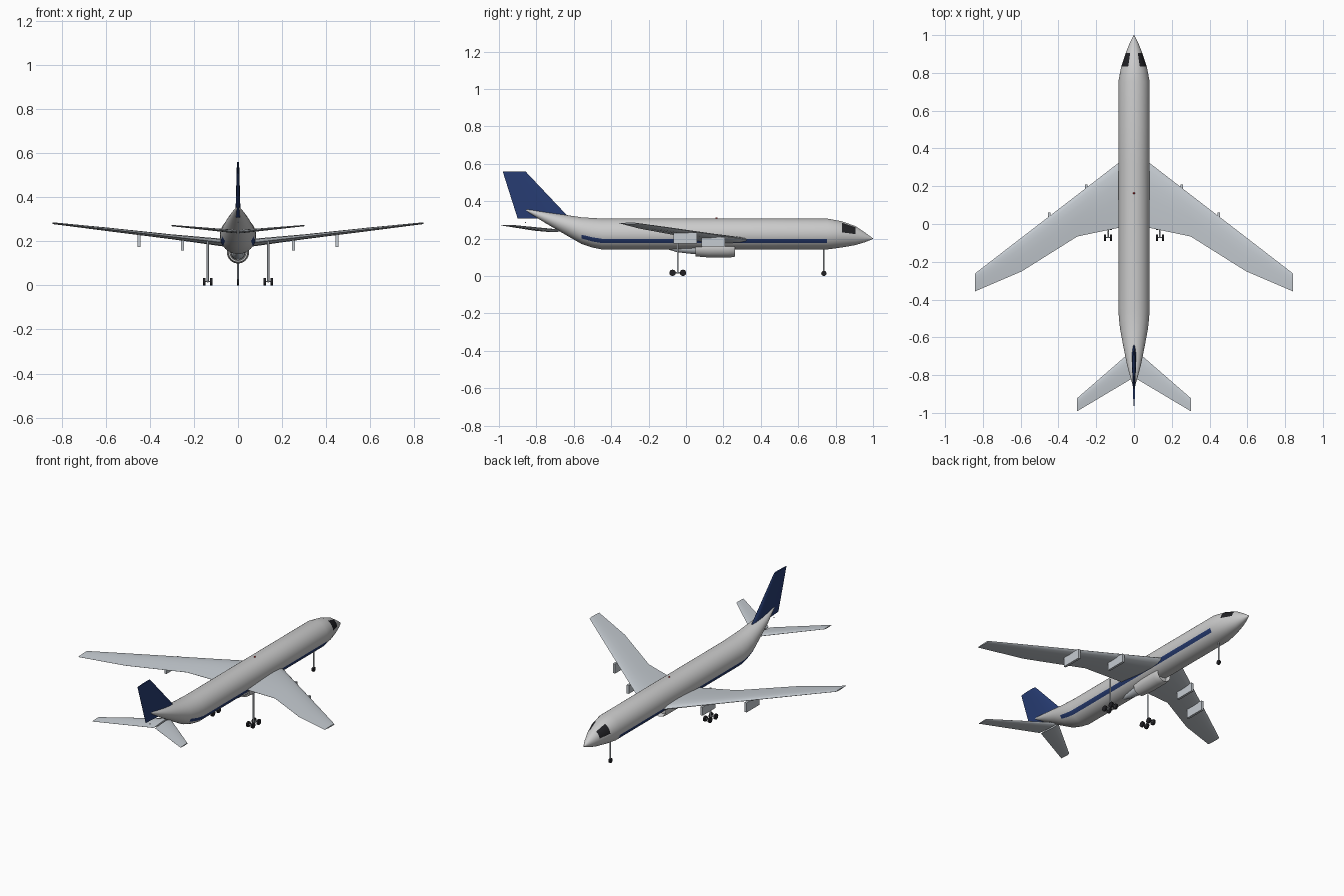
import bpy, bmesh, math
from mathutils import Vector

if "Cube" in bpy.data.objects:
    bpy.data.objects.remove(bpy.data.objects["Cube"])


def mat(name, r, g, b):
    m = bpy.data.materials.new(name)
    m.diffuse_color = (r, g, b, 1)
    m.use_nodes = True
    m.node_tree.nodes["Principled BSDF"].inputs["Base Color"].default_value = m.diffuse_color
    return m


WHITE = mat("white_paint", .85, .85, .86)
BLUE = mat("blue_paint", .02, .045, .17)
BLACK = mat("black", .015, .015, .018)
METAL = mat("wing_metal", .56, .60, .64)
RED = mat("red_light", .8, .03, .03)


def loft(name, rings, mats, pick=None, angle=35):
    """Skin a list of equal-length rings, cap both ends."""
    bm = bmesh.new()
    vs = [[bm.verts.new(p) for p in r] for r in rings]
    n = len(rings[0])
    for i in range(len(vs) - 1):
        for j in range(n):
            k = (j + 1) % n
            f = bm.faces.new((vs[i][j], vs[i][k], vs[i + 1][k], vs[i + 1][j]))
            f.material_index = pick(i, j) if pick else 0
    bm.faces.new(vs[0])
    bm.faces.new(vs[-1])
    bmesh.ops.recalc_face_normals(bm, faces=bm.faces)
    me = bpy.data.meshes.new(name)
    bm.to_mesh(me)
    bm.free()
    for m in mats:
        me.materials.append(m)
    ob = bpy.data.objects.new(name, me)
    bpy.context.collection.objects.link(ob)
    bpy.context.view_layer.objects.active = ob
    ob.select_set(True)
    bpy.ops.object.shade_smooth_by_angle(angle=math.radians(angle))
    ob.select_set(False)
    return ob


def ellipse(y, zc, rx, rz, n):
    return [(rx * math.cos(2 * math.pi * j / n), y, zc + rz * math.sin(2 * math.pi * j / n))
            for j in range(n)]


def rod(name, a, b, r, m, n=16):
    """Cylinder between two points."""
    a, b = Vector(a), Vector(b)
    q = (b - a).to_track_quat('Z', 'Y')
    ring = [q @ Vector((r * math.cos(2 * math.pi * j / n), r * math.sin(2 * math.pi * j / n), 0))
            for j in range(n)]
    return loft(name, [[a + p for p in ring], [b + p for p in ring]], [m])


# Airfoil: chord fraction and half thickness fraction
FOIL = [(0, 0), (.03, .4), (.12, .8), (.3, 1), (.55, .82), (.8, .4), (1, .04)]
FOIL += [(c, -h) for c, h in FOIL[-1:0:-1]]


def surface(name, sections, place, m):
    """Lift surface; section = (span, y_leading, y_trailing, offset, half thickness)."""
    rings = [[place(s, le + (te - le) * c, off + h * t) for c, h in FOIL]
             for s, le, te, off, t in sections]
    return loft(name, rings, [m], angle=40)


# Fuselage with window and stripe faces: (y, centre z, half width, half height)
BODY = [(1, .2, .001, .001), (.985, .202, .009, .010), (.955, .207, .024, .027),
        (.905, .216, .044, .051), (.833, .2225, .068, .070), (.755, .2245, .0825, .0825),
        (.3, .2245, .0825, .0825), (-.45, .2245, .0825, .0825), (-.5, .231, .080, .079),
        (-.56, .243, .073, .071), (-.64, .272, .058, .054), (-.75, .312, .036, .030),
        (-.83, .343, .014, .012), (-.864, .356, .002, .002)]


def body_paint(i, j):
    jm = min(j, 19 - j) if j < 20 else (j if j >= 30 else 59 - j)
    if i == 3 and 1 <= jm <= 6:
        return 2
    if 5 <= i <= 8 and jm in (36, 37):
        return 1
    return 0


loft("fuselage", [ellipse(*b, 40) for b in BODY], [WHITE, BLUE, BLACK], body_paint, 40)

# Tail fin
surface("tail_fin", [(.307, -.62, -.90, 0, .012), (.559, -.858, -.98, 0, .005)],
        lambda s, y, o: (o, y, s), BLUE)

# Wings, tailplanes, pylons and main gear on both sides
for side, sg in (("right", 1), ("left", -1)):
    mirror = lambda s, y, o, sg=sg: (sg * s, y, o)
    surface("wing_" + side,
            [(.03, .363, -.012, .190, .018), (.08, .325, -.02, .195, .017),
             (.30, .155, -.066, .220, .011), (.593, -.07, -.25, .254, .008),
             (.842, -.262, -.357, .282, .004)], mirror, METAL)
    surface("tailplane_" + side,
            [(.005, -.665, -.815, .243, .008), (.302, -.923, -.992, .271, .003)],
            mirror, METAL)
    for label, x, y0, y1, z0, z1 in (("inner", .252, .083, .208, .157, .209),
                                     ("outer", .449, -.067, .060, .173, .232)):
        rect = lambda y: [(sg * x + dx * .007, y, z) for dx, z in
                          ((-1, z0), (1, z0), (1, z1), (-1, z1))]
        loft(f"{label}_pylon_{side}", [rect(y0), rect(y1)], [METAL])
    gx, gy = sg * .137, -.044
    rod("main_gear_strut_" + side, (gx, gy, .017), (gx, gy, .20), .005, METAL)
    rod("main_gear_beam_" + side, (gx, gy - .028, .017), (gx, gy + .028, .017), .004, METAL)
    for dy in (-.028, .028):
        rod("main_gear_axle_" + side, (gx - .016, gy + dy, .017), (gx + .016, gy + dy, .017),
            .003, METAL)
        for dx in (-.016, .016):
            rod("main_wheel_" + side, (gx + dx - .005, gy + dy, .017),
                (gx + dx + .005, gy + dy, .017), .017, BLACK, 20)

# Nose gear
rod("nose_gear_strut", (0, .737, .014), (0, .737, .16), .004, METAL)
rod("nose_wheel", (-.005, .737, .014), (.005, .737, .014), .014, BLACK, 20)

# Engine pod under the belly: hollow cowling with a tapered core
EZ = .149
COWL = [(.235, .036), (.255, .041), (.262, .045), (.255, .048), (.225, .050),
        (.12, .050), (.05, .044), (.05, .036), (.09, .034)]
loft("engine_cowling", [ellipse(y, EZ, r, r, 32) for y, r in COWL], [WHITE])
CORE = [(.10, .033), (.04, .032), (-.02, .025), (-.05, .021), (-.10, .006)]
loft("engine_core", [ellipse(y, EZ, r, r, 32) for y, r in CORE], [METAL])


# Beacon and tail light
def light(name, pos, r, m):
    bpy.ops.mesh.primitive_uv_sphere_add(segments=16, ring_count=8, radius=r, location=pos)
    ob = bpy.context.object
    ob.name = name
    ob.data.materials.append(m)
    bpy.ops.object.shade_smooth()


light("beacon", (0, .163, .309), .005, RED)
light("tail_light", (0, -.858, .286), .004, WHITE)
